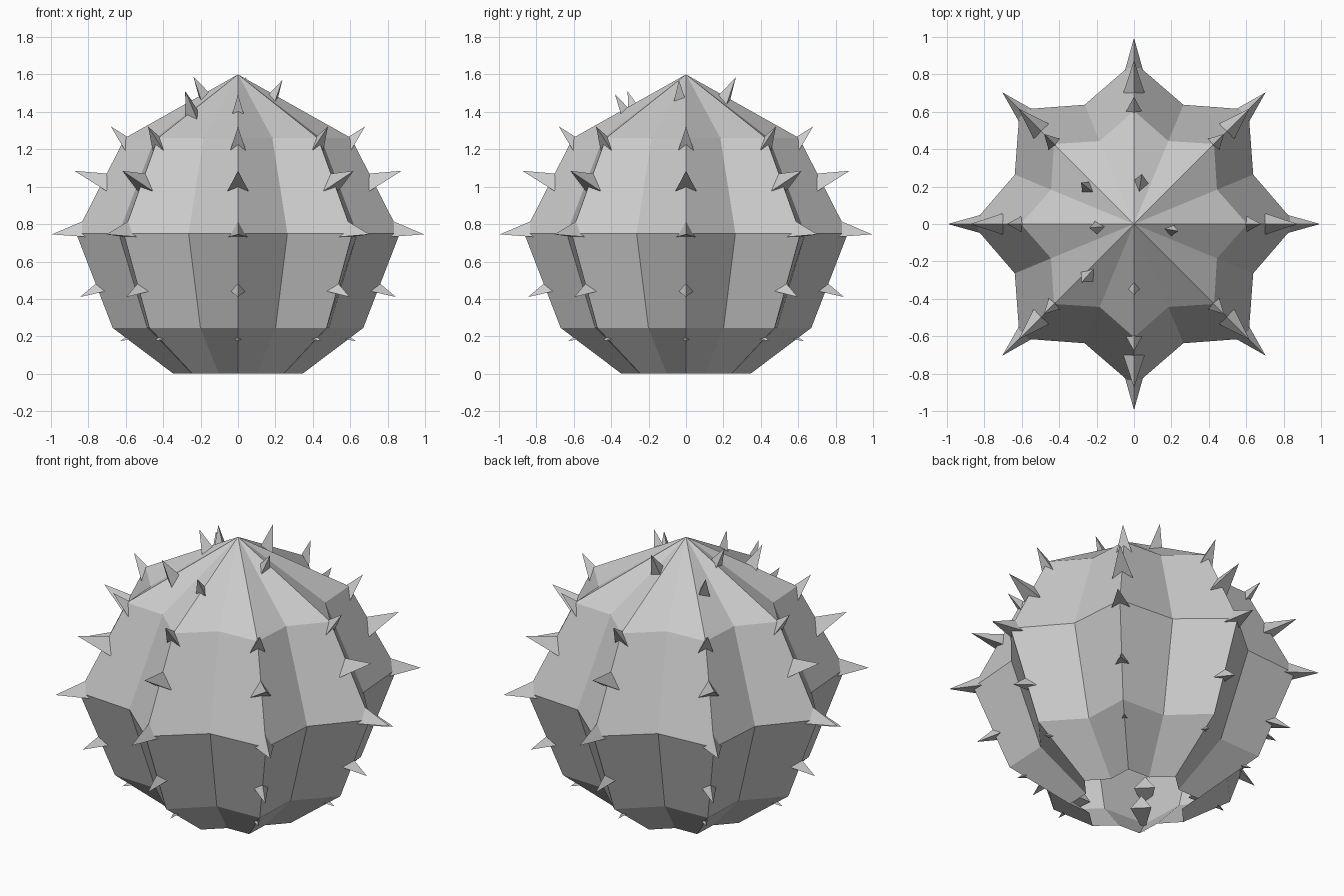
import bpy
import bmesh
from math import sin, cos, pi, radians
from mathutils import Vector

cube = bpy.data.objects.get("Cube")
if cube:
    bpy.data.objects.remove(cube)

grey = bpy.data.materials.new("plain_grey")
grey.use_nodes = True
color = (0.6, 0.6, 0.6, 1)
grey.diffuse_color = color
grey.node_tree.nodes["Principled BSDF"].inputs["Base Color"].default_value = color

RIBS = 8


def finish(bm, name):
    bmesh.ops.recalc_face_normals(bm, faces=bm.faces)
    mesh = bpy.data.meshes.new(name)
    bm.to_mesh(mesh)
    bm.free()
    mesh.materials.append(grey)
    obj = bpy.data.objects.new(name, mesh)
    bpy.context.collection.objects.link(obj)
    return obj


# Ribbed body, open underneath: (ridge radius, valley radius, height)
profile = [(0.345, 0.27, 0), (0.67, 0.525, 0.245),
           (0.865, 0.69, 0.75), (0.605, 0.48, 1.26)]
bm = bmesh.new()
rings = []
for ridge, valley, z in profile:
    ring = []
    for i in range(RIBS * 2):
        r, a = (valley if i % 2 else ridge), pi * i / RIBS
        ring.append(bm.verts.new((r * cos(a), r * sin(a), z)))
    rings.append(ring)
apex = bm.verts.new((0, 0, 1.6))
for i in range(RIBS * 2):
    j = (i + 1) % (RIBS * 2)
    for low, high in zip(rings, rings[1:]):
        bm.faces.new((low[i], low[j], high[j], high[i]))
    bm.faces.new((rings[-1][i], rings[-1][j], apex))
finish(bm, "ribbed_body")


# Three-sided spike given by its tip and upward tilt, with one edge on top
def add_spike(bm, angle, radius, z, tilt, length=0.2, size=0.065):
    a, t = radians(angle), radians(tilt)
    out = Vector((cos(a), sin(a), 0))
    side = Vector((-sin(a), cos(a), 0))
    axis = out * cos(t) + Vector((0, 0, sin(t)))
    up = axis.cross(side)
    if up.z < 0:
        up = -up
    tip_pos = out * radius + Vector((0, 0, z))
    tip = bm.verts.new(tip_pos)
    base = []
    for k in range(3):
        b = 2 * pi * k / 3
        offset = (up * cos(b) + side * sin(b)) * size
        base.append(bm.verts.new(tip_pos - axis * length + offset))
    bm.faces.new(base)
    for k in range(3):
        bm.faces.new((base[k], base[(k + 1) % 3], tip))


# Spike rows along every ridge: (name, tip radius, tip height, tilt)
rows = [("base_spikes", 0.63, 0.175, -18), ("lower_spikes", 0.845, 0.41, -22),
        ("middle_spikes", 0.995, 0.745, -5), ("upper_spikes", 0.875, 1.085, 23),
        ("shoulder_spikes", 0.68, 1.322, 50)]
for name, radius, z, tilt in rows:
    bm = bmesh.new()
    for i in range(RIBS):
        add_spike(bm, 360 * i / RIBS, radius, z, tilt)
    finish(bm, name)

# Scattered spikes around the crown: (angle, tip radius, tip height)
crown = [(185, 0.24, 1.59), (-9, 0.24, 1.57), (-90, 0.38, 1.495),
         (-132, 0.42, 1.51), (142, 0.36, 1.51), (81, 0.27, 1.585)]
bm = bmesh.new()
for angle, radius, z in crown:
    add_spike(bm, angle, radius, z, 64)
finish(bm, "crown_spikes")
